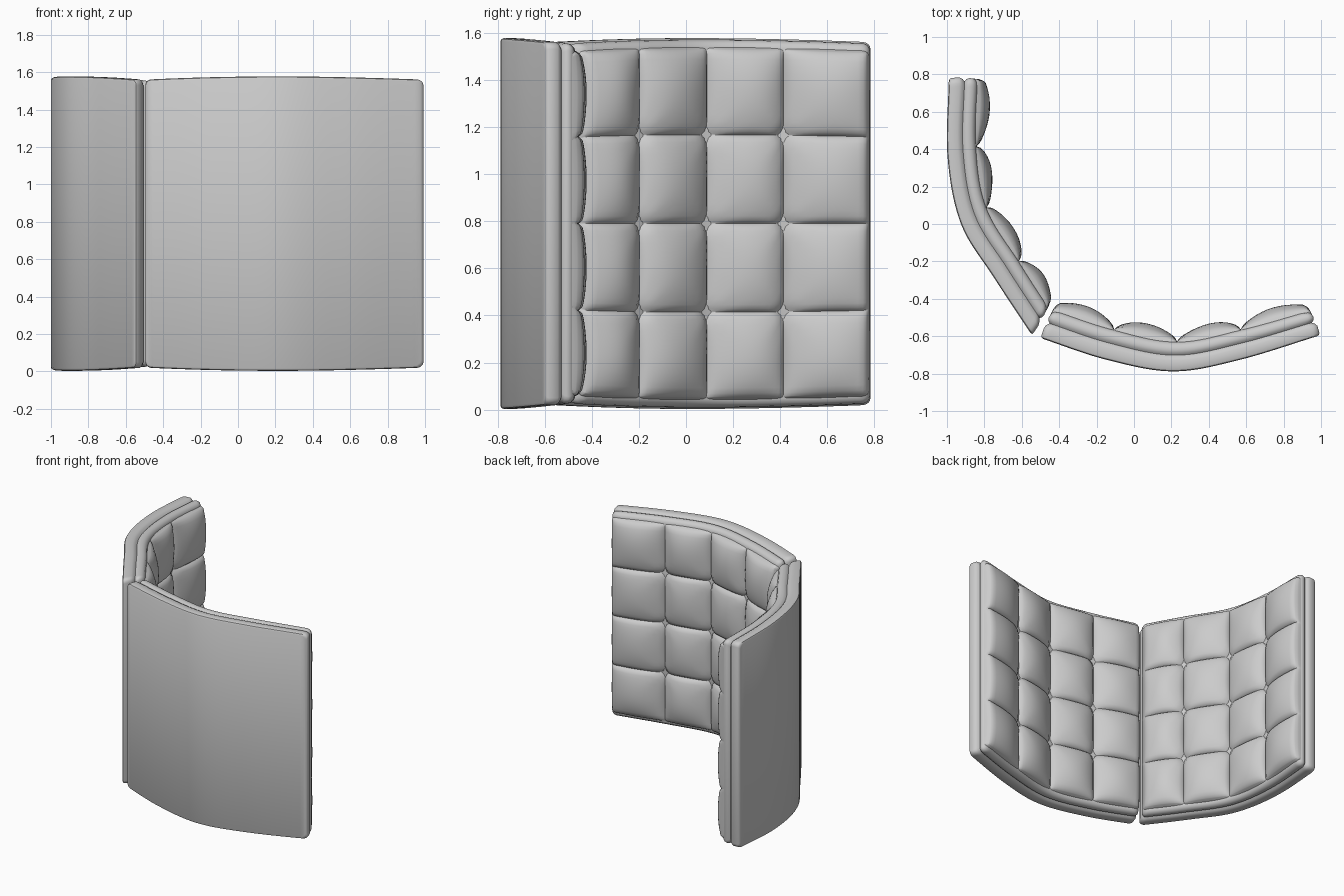
import bpy, bmesh, math
from mathutils import Vector

if "Cube" in bpy.data.objects:
    bpy.data.objects.remove(bpy.data.objects["Cube"])

MID, HALF = 0.79, 0.787

# plan-view guide curves (back face, front face), one point per tuft column
PANELS = {
    "right": ([(-.50, -.61), (-.15, -.725), (.21, -.788), (.57, -.725), (.995, -.595)],
              [(-.445, -.45), (-.11, -.56), (.23, -.625), (.575, -.56), (.955, -.455)]),
    "left": ([(-.545, -.595), (-.75, -.285), (-.925, 0), (-.997, .36), (-.99, .78)],
             [(-.45, -.45), (-.61, -.20), (-.785, .09), (-.84, .42), (-.83, .79)]),
}


def spline(pts, u):
    p = [Vector(q) for q in pts]
    p = [2 * p[0] - p[1]] + p + [2 * p[-1] - p[-2]]
    x = min(max(u, 0), 1) * 4
    i = min(int(x), 3)
    f = x - i
    a, b, c, d = p[i:i + 4]
    return .5 * (2 * b + (c - a) * f + (2 * a - 5 * b + 4 * c - d) * f * f
                 + (3 * b - a - 3 * c + d) * f ** 3)


def place(panel, u, t, z):
    """u along the panel, t from back (0) to front (1), z from mid height."""
    q = spline(panel[0], u).lerp(spline(panel[1], u), t)
    return (q.x, q.y, MID + z * (1 - .022 * (2 * u - 1) ** 2))


def corner_drop(s, r):
    return r - math.sqrt(r * r - (r - s) ** 2) if s < r else 0


def finish(bm, name, angle):
    bmesh.ops.recalc_face_normals(bm, faces=bm.faces)
    me = bpy.data.meshes.new(name)
    bm.to_mesh(me)
    bm.free()
    ob = bpy.data.objects.new(name, me)
    bpy.context.collection.objects.link(ob)
    bpy.ops.object.select_all(action='DESELECT')
    ob.select_set(True)
    bpy.context.view_layer.objects.active = ob
    bpy.ops.object.shade_smooth_by_angle(angle=math.radians(angle))


# padded frame: perimeter loops (depth, inset) with a piping groove
def frame(name, panel):
    bm = bmesh.new()
    ends = [0, .002, .006, .012, .02, .03]
    cols = ends + [.03 + .94 * k / 40 for k in range(1, 40)] + [1 - e for e in reversed(ends)]
    section = [(0, .014), (.03, .004), (.09, 0), (.36, 0), (.46, .008), (.53, .02),
               (.60, .010), (.70, .006), (.82, .010), (.92, .022), (.96, .04)]
    loops = []
    for t, inset in section:
        top, bottom = [], []
        for c in cols:
            ui = inset / 1.4
            u = ui + c * (1 - 2 * ui)
            z = HALF - inset - corner_drop(min(c, 1 - c) * 1.4, .03)
            top.append(bm.verts.new(place(panel, u, t, z)))
            bottom.append(bm.verts.new(place(panel, u, t, -z)))
        loops.append((top, bottom))
    for (t0, b0), (t1, b1) in zip(loops, loops[1:]):
        r0, r1 = t0 + b0[::-1], t1 + b1[::-1]
        n = len(r0)
        for i in range(n):
            j = (i + 1) % n
            bm.faces.new((r0[i], r0[j], r1[j], r1[i]))
    for top, bottom in (loops[0], loops[-1]):
        for i in range(len(cols) - 1):
            bm.faces.new((top[i], top[i + 1], bottom[i + 1], bottom[i]))
    finish(bm, name, 40)


# tufted cushion: 4 x 4 pillows with creases, button dimples and folds
def puff(u, v):
    a, b = (u * 4 % 1) * 2 - 1, (v * 4 % 1) * 2 - 1
    f = max(0, 1 - a * a) ** .8
    if (u < .125 or u > .875):
        f = 1 - .65 * a * a
    g = max(0, 1 - b * b) ** .6
    if .125 < v < .875:
        g = .35 + .65 * g
    h = .07 * f * g
    # nearest interior button
    bu = min(max(round(u * 4), 1), 3) / 4
    bv = min(max(round(v * 4), 1), 3) / 4
    dx, dz = (u - bu) * 1.4, (v - bv) * 1.5
    r = math.hypot(dx, dz)
    h -= .009 * math.exp(-(dz / .010) ** 2) + .007 * math.exp(-(dx / .010) ** 2)
    h -= .018 * math.exp(-(r / .035) ** 2)
    h += .005 * math.cos(8 * math.atan2(dz, dx)) * math.exp(-r / .07) * min(1, r / .03)
    return h


def cushion(name, panel):
    bm = bmesh.new()
    n = 16
    s = sorted({round((c + (1 - math.cos(math.pi * k / n)) / 2) / 4, 6)
                for c in range(4) for k in range(n + 1)} | {.004, .011, .989, .996})
    grid = []
    for uu in s:
        row = []
        for vv in s:
            e = min(min(uu, 1 - uu) * 1.4, min(vv, 1 - vv) * 1.5)
            h = puff(uu, vv)
            rim = 1 if e > .03 else math.sqrt(1 - (1 - e / .03) ** 2)
            t = .80 + (.22 + h / .17) * rim
            u = .007 + .986 * uu
            z = (vv * 2 - 1) * (HALF - .034 - corner_drop(min(uu, 1 - uu) * 1.4, .03))
            row.append(bm.verts.new(place(panel, u, t, z)))
        grid.append(row)
    for r0, r1 in zip(grid, grid[1:]):
        for i in range(len(s) - 1):
            bm.faces.new((r0[i], r1[i], r1[i + 1], r0[i + 1]))
    finish(bm, name, 60)


for side, panel in PANELS.items():
    frame(side + "_panel_frame", panel)
    cushion(side + "_tufted_cushion", panel)
